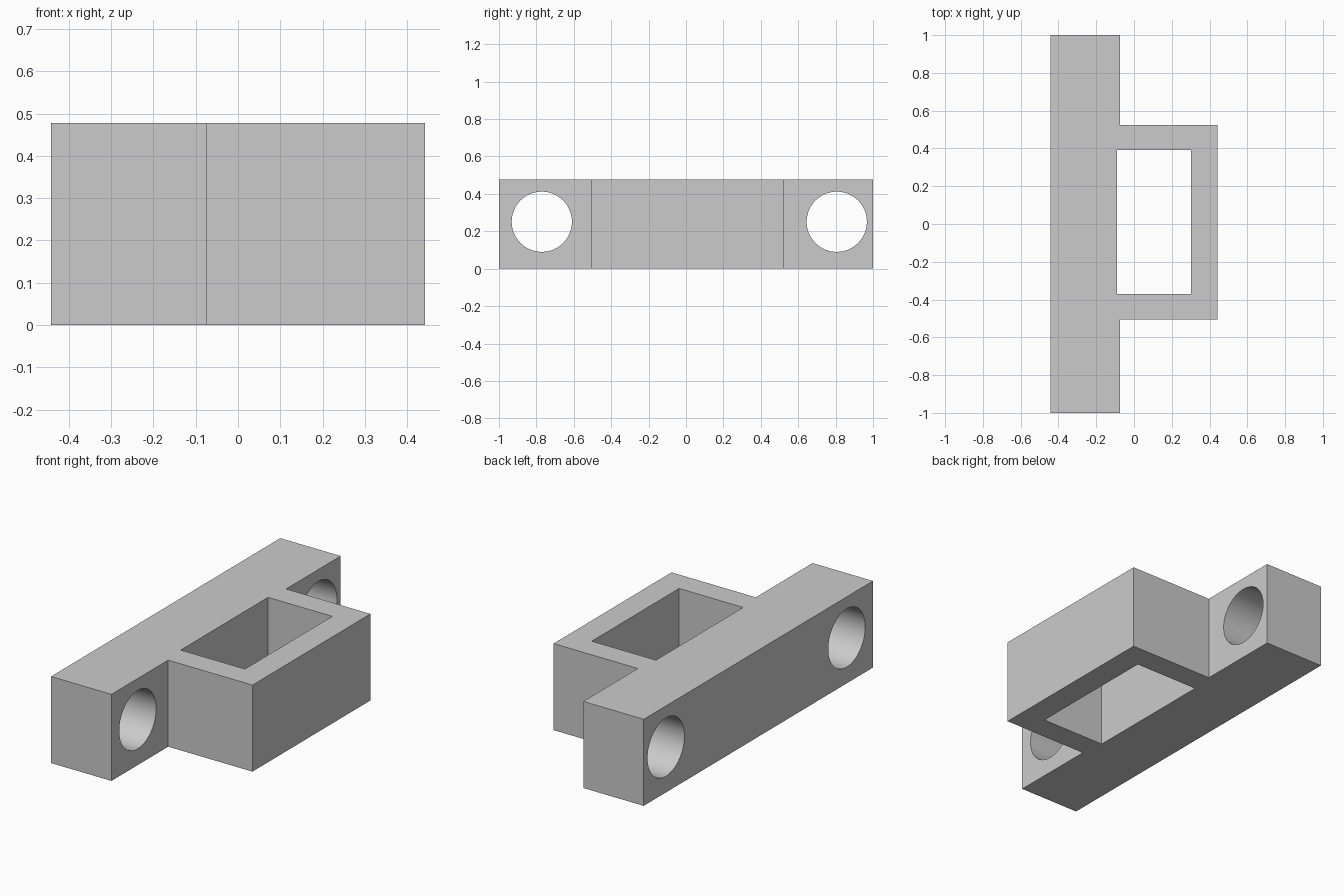
import bpy, bmesh, math

cube = bpy.data.objects.get("Cube")
if cube:
    bpy.data.objects.remove(cube, do_unlink=True)

HEIGHT = 0.478

grey = bpy.data.materials.new("plain_grey")
grey.use_nodes = True
colour = (0.6, 0.6, 0.6, 1)
grey.diffuse_color = colour
grey.node_tree.nodes["Principled BSDF"].inputs["Base Color"].default_value = colour


def prism(name, outline, z0, z1):
    """Extrude a plan outline from z0 to z1."""
    bm = bmesh.new()
    face = bm.faces.new([bm.verts.new((x, y, z0)) for x, y in outline])
    top = bmesh.ops.extrude_face_region(bm, geom=[face])["geom"]
    verts = [v for v in top if isinstance(v, bmesh.types.BMVert)]
    bmesh.ops.translate(bm, verts=verts, vec=(0, 0, z1 - z0))
    bmesh.ops.recalc_face_normals(bm, faces=bm.faces)
    mesh = bpy.data.meshes.new(name)
    bm.to_mesh(mesh)
    bm.free()
    mesh.materials.append(grey)
    obj = bpy.data.objects.new(name, mesh)
    bpy.context.collection.objects.link(obj)
    return obj


def cut(body, cutter):
    """Subtract a cutter from the body, then discard the cutter."""
    cutter.hide_render = True
    mod = body.modifiers.new("cut", "BOOLEAN")
    mod.operation = "DIFFERENCE"
    mod.solver = "EXACT"
    mod.object = cutter
    bpy.context.view_layer.objects.active = body
    bpy.ops.object.modifier_apply(modifier=mod.name)
    bpy.data.objects.remove(cutter, do_unlink=True)


# Long mounting bar with the offset socket block in one outline
back, step, front = -0.442, -0.073, 0.442
low, high = -0.505, 0.524
body = prism("mounting_bracket", [
    (back, -1), (step, -1), (step, low), (front, low),
    (front, high), (step, high), (step, 1), (back, 1)], 0, HEIGHT)

# Rectangular socket through the block
cut(body, prism("socket_cutter", [
    (-0.09, -0.371), (0.302, -0.371), (0.302, 0.391), (-0.09, 0.391)],
    -0.1, HEIGHT + 0.1))

# Round bolt hole through each end of the bar
for y in (-0.771, 0.806):
    bpy.ops.mesh.primitive_cylinder_add(
        vertices=64, radius=0.161, depth=0.8,
        location=((back + step) / 2, y, 0.251),
        rotation=(0, math.pi / 2, 0))
    drill = bpy.context.object
    drill.name = "bolt_hole_cutter"
    drill.data.materials.append(grey)
    cut(body, drill)

# Smooth hole walls, crisp edges elsewhere
bpy.ops.object.select_all(action="DESELECT")
body.select_set(True)
bpy.context.view_layer.objects.active = body
bpy.ops.object.shade_smooth_by_angle(angle=math.radians(30))
